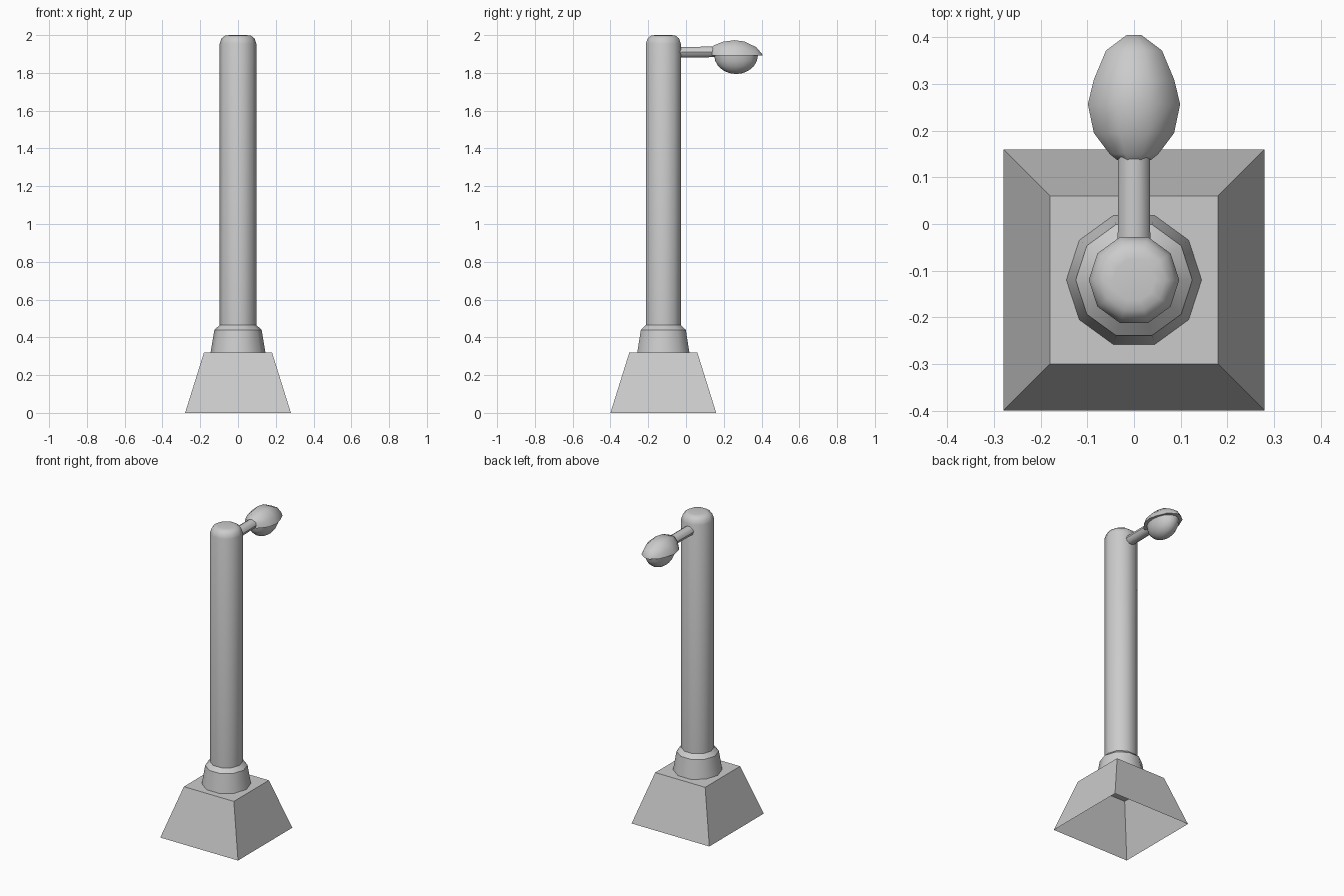
import bpy, bmesh
from math import cos, sin, pi, radians, sqrt

if "Cube" in bpy.data.objects:
    bpy.data.objects.remove(bpy.data.objects["Cube"])


def loft(name, rings, closed=True, cap_start=False, cap_end=False, angle=40):
    """Skin a list of equal-length point rings into one object."""
    bm = bmesh.new()
    vs = [[bm.verts.new(p) for p in ring] for ring in rings]
    n = len(vs[0])
    for a, b in zip(vs, vs[1:]):
        for i in range(n if closed else n - 1):
            j = (i + 1) % n
            bm.faces.new((a[i], a[j], b[j], b[i]))
    if cap_start:
        bm.faces.new(vs[0][::-1])
    if cap_end:
        bm.faces.new(vs[-1])
    bmesh.ops.recalc_face_normals(bm, faces=bm.faces)
    me = bpy.data.meshes.new(name)
    bm.to_mesh(me)
    bm.free()
    ob = bpy.data.objects.new(name, me)
    bpy.context.collection.objects.link(ob)
    if angle:
        bpy.ops.object.select_all(action='DESELECT')
        ob.select_set(True)
        bpy.context.view_layer.objects.active = ob
        bpy.ops.object.shade_smooth_by_angle(angle=radians(angle))
    return ob


CY = -0.12  # post axis


def ring(r, z, n=10):
    return [(r * cos(2 * pi * i / n), CY + r * sin(2 * pi * i / n), z) for i in range(n)]


def square(h, z):
    return [(x * h, CY + y * h, z) for x, y in ((-1, -1), (1, -1), (1, 1), (-1, 1))]


# Tapered plinth, open underneath
loft("base", [square(0.28, 0), square(0.18, 0.32)], cap_end=True, angle=0)

# Collar and post
loft("collar", [ring(0.145, 0.32), ring(0.125, 0.44), ring(0.096, 0.466)], angle=37)
loft("post", [ring(r, z) for r, z in
              ((0.097, 0.46), (0.097, 1.955), (0.087, 1.983), (0.068, 1.997), (0.045, 2.0))],
     cap_end=True, angle=50)

# Arm
loft("arm", [[(r * cos(2 * pi * i / 10), y, z + 0.86 * r * sin(2 * pi * i / 10)) for i in range(10)]
             for y, r, z in ((-0.05, 0.035, 1.909), (0.15, 0.034, 1.911))], cap_end=True)

# Lamp hood: half-round sections (y, half width, top height) over a flat underside
RIM = 1.893
stations = ((0.137, 0.036, 1.937), (0.15, 0.052, 1.947), (0.195, 0.086, 1.965),
            (0.257, 0.099, 1.973), (0.31, 0.086, 1.966), (0.372, 0.06, 1.936),
            (0.405, 0.016, 1.897))
profile = ((-1, 0), (-0.82, 0.5), (-0.36, 1), (0.36, 1), (0.82, 0.5), (1, 0))
loft("lamp_hood", [[(u * w, y, RIM + v * (top - RIM)) for u, v in profile]
                   for y, w, top in stations],
     cap_start=True, cap_end=True, angle=45)

# Lamp globe: lower half of a stretched ball
globe = []
for k in range(6):
    t = 0.5 * pi * k / 5
    s = max(cos(t), 0.02)
    globe.append([(0.078 * s * cos(2 * pi * i / 16), 0.265 + 0.116 * s * sin(2 * pi * i / 16),
                   RIM + 0.001 - 0.1 * sin(t)) for i in range(16)])
loft("lamp_globe", globe, cap_start=True, cap_end=True, angle=50)
